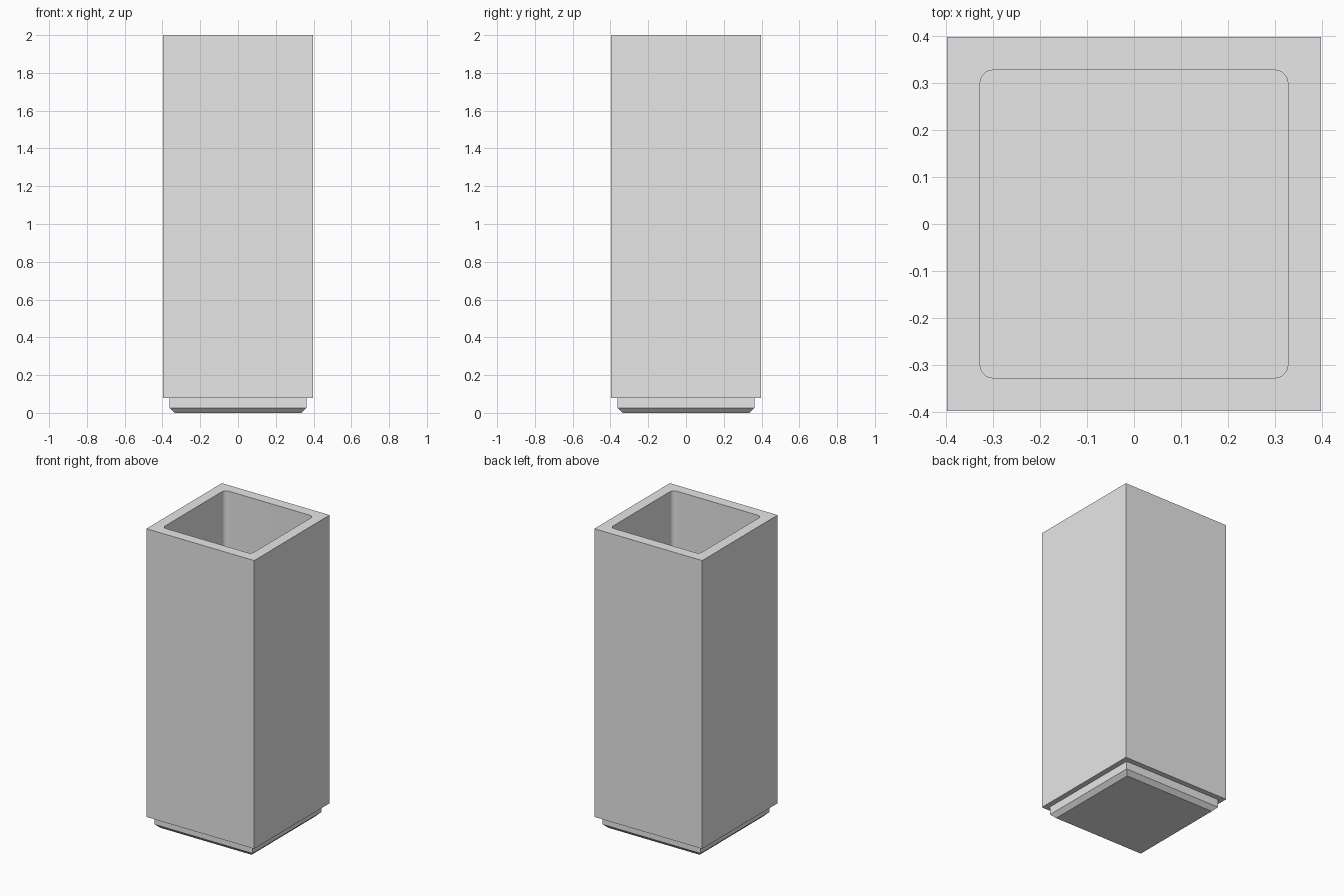
import bpy
import bmesh

if "Cube" in bpy.data.objects:
    bpy.data.objects.remove(bpy.data.objects["Cube"], do_unlink=True)

HALF, INNER, FOOT = 0.397, 0.327, 0.362      # half widths
BODY_Z, FLOOR_Z, TOP_Z = 0.08, 0.15, 2.0     # heights
CHAMFER, CORNER = 0.027, 0.028

grey = bpy.data.materials.new("light grey")
grey.use_nodes = True
grey.diffuse_color = (0.8, 0.8, 0.8, 1)
grey.node_tree.nodes["Principled BSDF"].inputs["Base Color"].default_value = (0.8, 0.8, 0.8, 1)


def box(name, half, z0, z1, edit=None):
    """Square box between two heights, with an optional bmesh edit."""
    bm = bmesh.new()
    bmesh.ops.create_cube(bm, size=2)
    for v in bm.verts:
        v.co = (v.co.x * half, v.co.y * half, z1 if v.co.z > 0 else z0)
    if edit:
        edit(bm)
    mesh = bpy.data.meshes.new(name)
    bm.to_mesh(mesh)
    bm.free()
    mesh.materials.append(grey)
    obj = bpy.data.objects.new(name, mesh)
    bpy.context.collection.objects.link(obj)
    return obj


def round_uprights(bm):
    uprights = [e for e in bm.edges if abs(e.verts[0].co.z - e.verts[1].co.z) > 0.1]
    bmesh.ops.bevel(bm, geom=uprights, offset=CORNER, segments=8, profile=0.5, affect='EDGES')


def chamfer_base(bm):
    base = [e for e in bm.edges if all(v.co.z < 0.01 for v in e.verts)]
    bmesh.ops.bevel(bm, geom=base, offset=CHAMFER, segments=1, affect='EDGES')


# Square body hollowed by a round-cornered well
body = box("vase_body", HALF, BODY_Z, TOP_Z)
well = box("well_cutter", INNER, FLOOR_Z, TOP_Z + 0.1, round_uprights)
well.hide_render = True
cut = body.modifiers.new("well", 'BOOLEAN')
cut.operation = 'DIFFERENCE'
cut.solver = 'EXACT'
cut.object = well

bpy.ops.object.select_all(action='DESELECT')
body.select_set(True)
bpy.context.view_layer.objects.active = body
bpy.ops.object.modifier_apply(modifier=cut.name)
bpy.data.objects.remove(well, do_unlink=True)
bpy.ops.object.shade_smooth_by_angle(angle=0.5)

# Recessed foot with a chamfered lower edge
box("foot", FOOT, 0, BODY_Z, chamfer_base)
